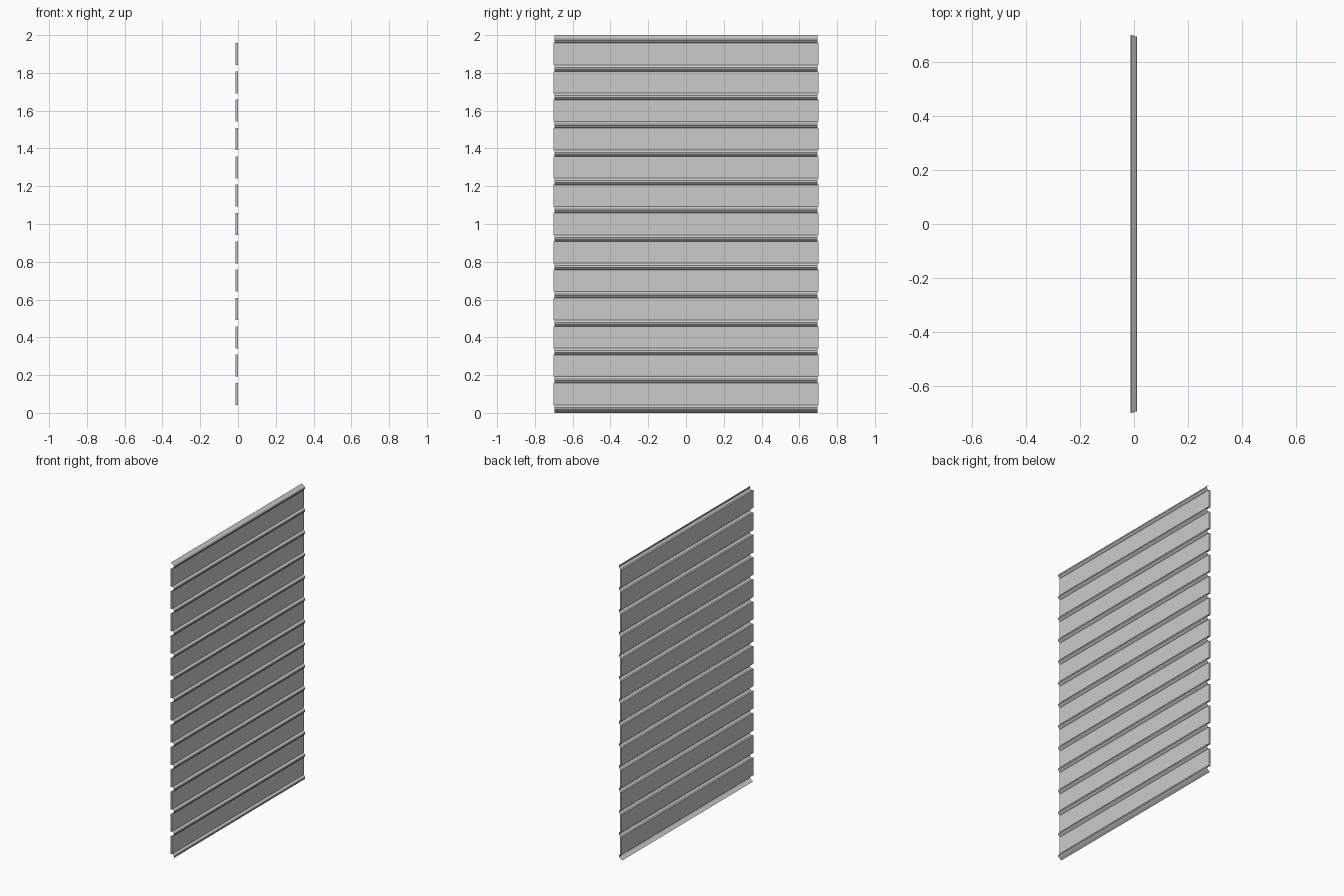
import bpy, bmesh

if "Cube" in bpy.data.objects:
    bpy.data.objects.remove(bpy.data.objects["Cube"])

PITCH = 0.15
HALF_W = 0.697
# C-shaped hinge curl (x, z), open toward -x
CURL = [(-0.012, 0.0), (-0.002, 0.007), (0.007, 0.014), (0.012, 0.021),
        (0.012, 0.029), (0.007, 0.036), (-0.002, 0.043), (-0.012, 0.05)]


def finish(name, bm):
    mesh = bpy.data.meshes.new(name)
    bm.to_mesh(mesh)
    bm.free()
    ob = bpy.data.objects.new(name, mesh)
    bpy.context.collection.objects.link(ob)
    return ob


def curl(name, z0):
    # thin sheet swept across the width
    bm = bmesh.new()
    a = [bm.verts.new((x, -HALF_W, z0 + z)) for x, z in CURL]
    b = [bm.verts.new((x, HALF_W, z0 + z)) for x, z in CURL]
    for i in range(len(CURL) - 1):
        bm.faces.new((a[i], b[i], b[i + 1], a[i + 1]))
    return finish(name, bm)


def slat(name, z0):
    # flat panel with closed ends, slightly wider than the curls
    bm = bmesh.new()
    bmesh.ops.create_cube(bm, size=1)
    bmesh.ops.scale(bm, vec=(0.0115, 1.404, 0.117), verts=bm.verts)
    bmesh.ops.translate(bm, vec=(-0.00675, 0, z0 + 0.1), verts=bm.verts)
    return finish(name, bm)


# Hinge curls and the slats between them
for k in range(14):
    curl(f"hinge_curl_{k + 1}", k * PITCH)
    if k < 13:
        slat(f"slat_{k + 1}", k * PITCH)
